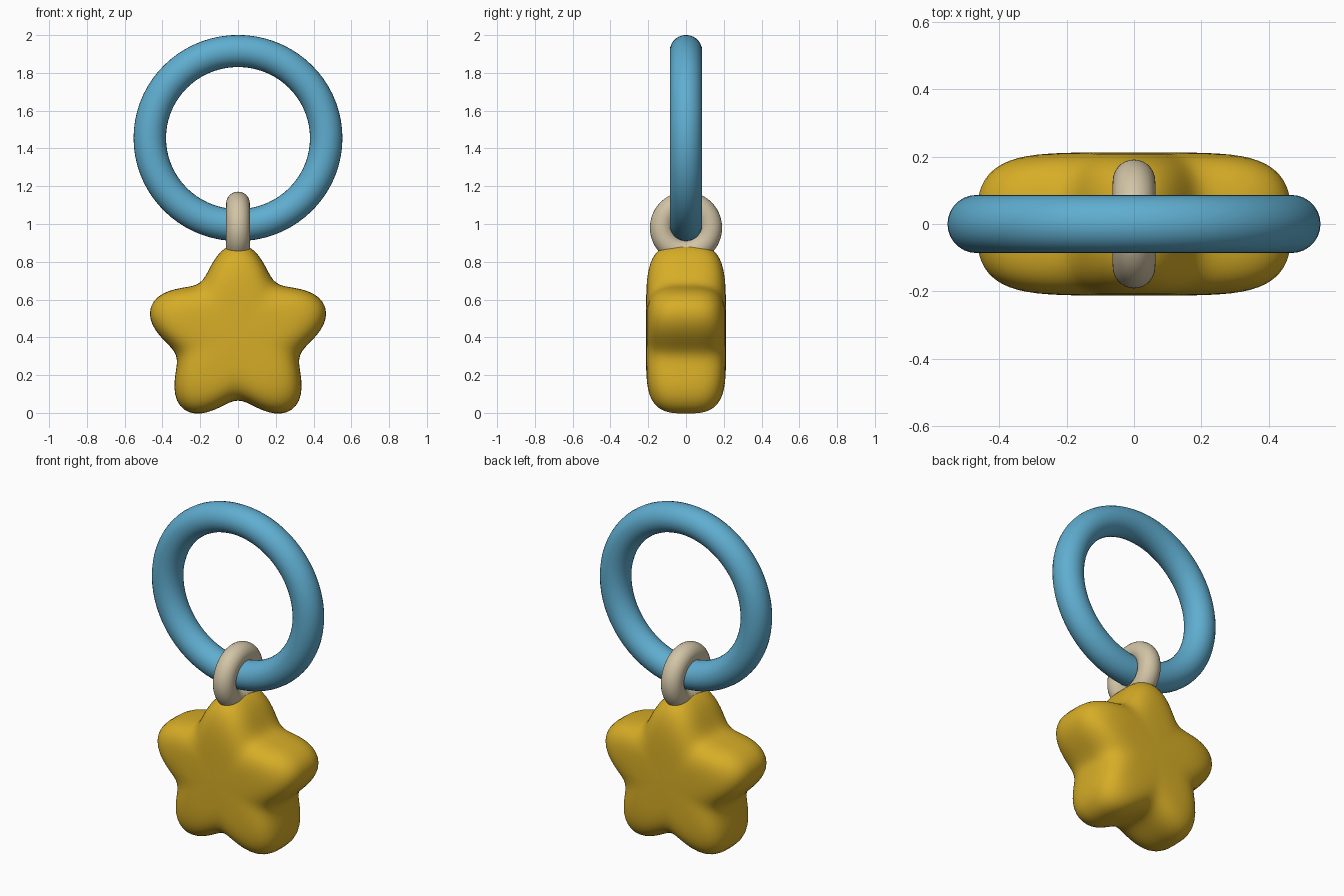
import bpy, bmesh
from math import sin, cos, pi

cube = bpy.data.objects.get("Cube")
if cube:
    bpy.data.objects.remove(cube, do_unlink=True)


def material(name, rgb):
    mat = bpy.data.materials.new(name)
    mat.use_nodes = True
    mat.diffuse_color = (*rgb, 1)
    shader = mat.node_tree.nodes["Principled BSDF"]
    shader.inputs["Base Color"].default_value = (*rgb, 1)
    shader.inputs["Roughness"].default_value = 0.6
    return mat


blue = material("sky blue", (0.115, 0.42, 0.63))
gold = material("golden yellow", (0.68, 0.42, 0.02))
beige = material("warm beige", (0.64, 0.55, 0.38))


def torus(name, mat, z, major, minor, rotation, stretch=1):
    bpy.ops.mesh.primitive_torus_add(
        major_segments=72, minor_segments=28, major_radius=major,
        minor_radius=minor, location=(0, 0, z), rotation=rotation)
    ob = bpy.context.object
    ob.name = name
    ob.scale.y = stretch
    ob.data.materials.append(mat)
    bpy.ops.object.shade_smooth()
    return ob


def puffy_star(name, mat, z, mean, wave, depth, around=100, layers=32):
    """Five-lobed outline, shrunk towards front and back along a soft pillow curve."""
    bm = bmesh.new()
    rings = []
    for i in range(1, layers):
        t = pi * (i / layers - 0.5)
        scale = cos(t) ** 0.4
        y = depth * abs(sin(t)) ** (2 / 3) * (1 if t > 0 else -1)
        ring = []
        for k in range(around):
            a = 2 * pi * k / around
            r = scale * (mean + wave * cos(5 * a))
            ring.append(bm.verts.new((r * sin(a), y, z + r * cos(a))))
        rings.append(ring)
    for lower, upper in zip(rings, rings[1:]):
        for k in range(around):
            n = (k + 1) % around
            bm.faces.new((lower[k], lower[n], upper[n], upper[k]))
    # Close the front and back with fans
    for ring, y in ((rings[0], -depth), (rings[-1], depth)):
        pole = bm.verts.new((0, y, z))
        for k in range(around):
            bm.faces.new((ring[k], ring[(k + 1) % around], pole))
    bmesh.ops.recalc_face_normals(bm, faces=bm.faces)
    for face in bm.faces:
        face.smooth = True
    mesh = bpy.data.meshes.new(name)
    bm.to_mesh(mesh)
    bm.free()
    mesh.materials.append(mat)
    ob = bpy.data.objects.new(name, mesh)
    bpy.context.collection.objects.link(ob)
    return ob


# Large grip ring, standing upright and facing the front
torus("grip_ring", blue, 1.455, 0.467, 0.086, (pi / 2, 0, 0), 0.987)

# Small link that joins the ring to the star
torus("connecting_link", beige, 0.98, 0.128, 0.063, (0, pi / 2, 0))

# Soft star pendant
puffy_star("star_pendant", gold, 0.41, 0.415, 0.07, 0.212)
